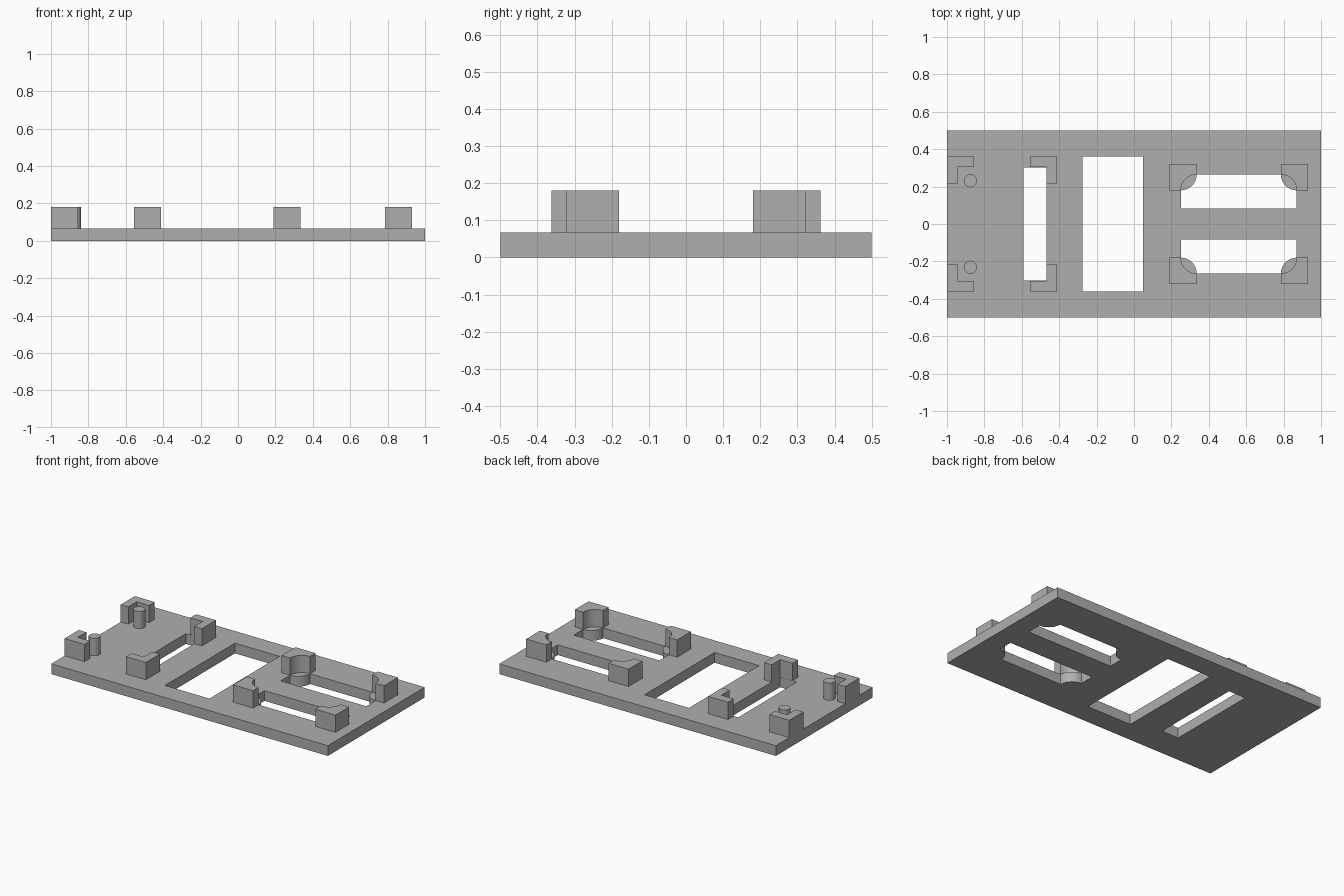
import bpy
import bmesh
from math import cos, sin, pi, radians

cube = bpy.data.objects.get("Cube")
if cube:
    bpy.data.objects.remove(cube, do_unlink=True)

PLATE = 0.067    # plate thickness
TOP = 0.18       # height of the raised parts
R = 0.085        # radius of the seat arcs

grey = bpy.data.materials.new("grey_plastic")
grey.use_nodes = True
colour = (0.43, 0.43, 0.43, 1)
grey.diffuse_color = colour
grey.node_tree.nodes["Principled BSDF"].inputs["Base Color"].default_value = colour


def rect(x0, x1, y0, y1):
    return [(x0, y0), (x1, y0), (x1, y1), (x0, y1)]


def arc(cx, cy, r, start, end, steps=12):
    angles = [radians(start + (end - start) * i / steps) for i in range(steps + 1)]
    return [(cx + r * cos(a), cy + r * sin(a)) for a in angles]


def flip_y(points):
    return [(x, -y) for x, y in points]


def prism(name, outlines, z0, z1):
    """Extrude flat outlines; inner outlines become holes."""
    curve = bpy.data.curves.new(name, "CURVE")
    curve.dimensions = "2D"
    curve.fill_mode = "BOTH"
    curve.extrude = (z1 - z0) / 2
    for points in outlines:
        spline = curve.splines.new("POLY")
        spline.points.add(len(points) - 1)
        for p, (x, y) in zip(spline.points, points):
            p.co = (x, y, 0, 1)
        spline.use_cyclic_u = True
    temp = bpy.data.objects.new(name + "_profile", curve)
    bpy.context.collection.objects.link(temp)
    bpy.context.view_layer.update()
    mesh = bpy.data.meshes.new_from_object(
        temp.evaluated_get(bpy.context.evaluated_depsgraph_get()))
    bpy.data.objects.remove(temp, do_unlink=True)
    bpy.data.curves.remove(curve)

    bm = bmesh.new()
    bm.from_mesh(mesh)
    bmesh.ops.remove_doubles(bm, verts=bm.verts, dist=0.0001)
    bmesh.ops.translate(bm, verts=bm.verts, vec=(0, 0, (z0 + z1) / 2))
    bmesh.ops.recalc_face_normals(bm, faces=bm.faces)
    bm.to_mesh(mesh)
    bm.free()
    mesh.materials.clear()
    mesh.materials.append(grey)

    obj = bpy.data.objects.new(name, mesh)
    bpy.context.collection.objects.link(obj)
    bpy.ops.object.select_all(action="DESELECT")
    obj.select_set(True)
    bpy.context.view_layer.objects.active = obj
    bpy.ops.object.shade_smooth_by_angle(angle=radians(30))
    return obj


def pair(name, points):
    """Raised part on the back half and its mirror on the front half."""
    prism("back_" + name, [points], PLATE, TOP)
    prism("front_" + name, [flip_y(points)], PLATE, TOP)


# Base plate with two cross windows and two long slots that have rounded seats
SX0, SX1, SY0, SY1 = 0.25, 0.87, 0.083, 0.265
slot = [(SX0, SY0), (SX1, SY0)]
slot += arc(SX1, SY1, R, 270, 180)
slot += arc(SX0, SY1, R, 360, 270)
prism("base_plate", [
    rect(-1, 1, -0.5, 0.5),
    rect(-0.59, -0.468, -0.303, 0.303),
    rect(-0.275, 0.047, -0.362, 0.362),
    slot, flip_y(slot)], 0, PLATE)


# L-shaped brackets, their corners pointing outwards
def bracket(outer_x, side):
    inner, end = outer_x - side * 0.055, outer_x - side * 0.144
    return [(outer_x, 0.217), (outer_x, 0.362), (end, 0.362),
            (end, 0.304), (inner, 0.304), (inner, 0.217)]


pair("end_bracket", bracket(-1, -1))
pair("slot_bracket", bracket(-0.413, 1))

# Round pegs
pair("peg", arc(-0.875, 0.231, 0.035, 0, 345, 23))

# Corner holders with a hollow quarter-round inner face
holder = [(0.19, 0.18), (0.19, 0.322), (SX0 + R, 0.322)]
holder += arc(SX0 + R, 0.18, R, 90, 180)
middle = SX0 + SX1
pair("inner_corner_holder", holder)
pair("outer_corner_holder", [(middle - x, y) for x, y in holder])
